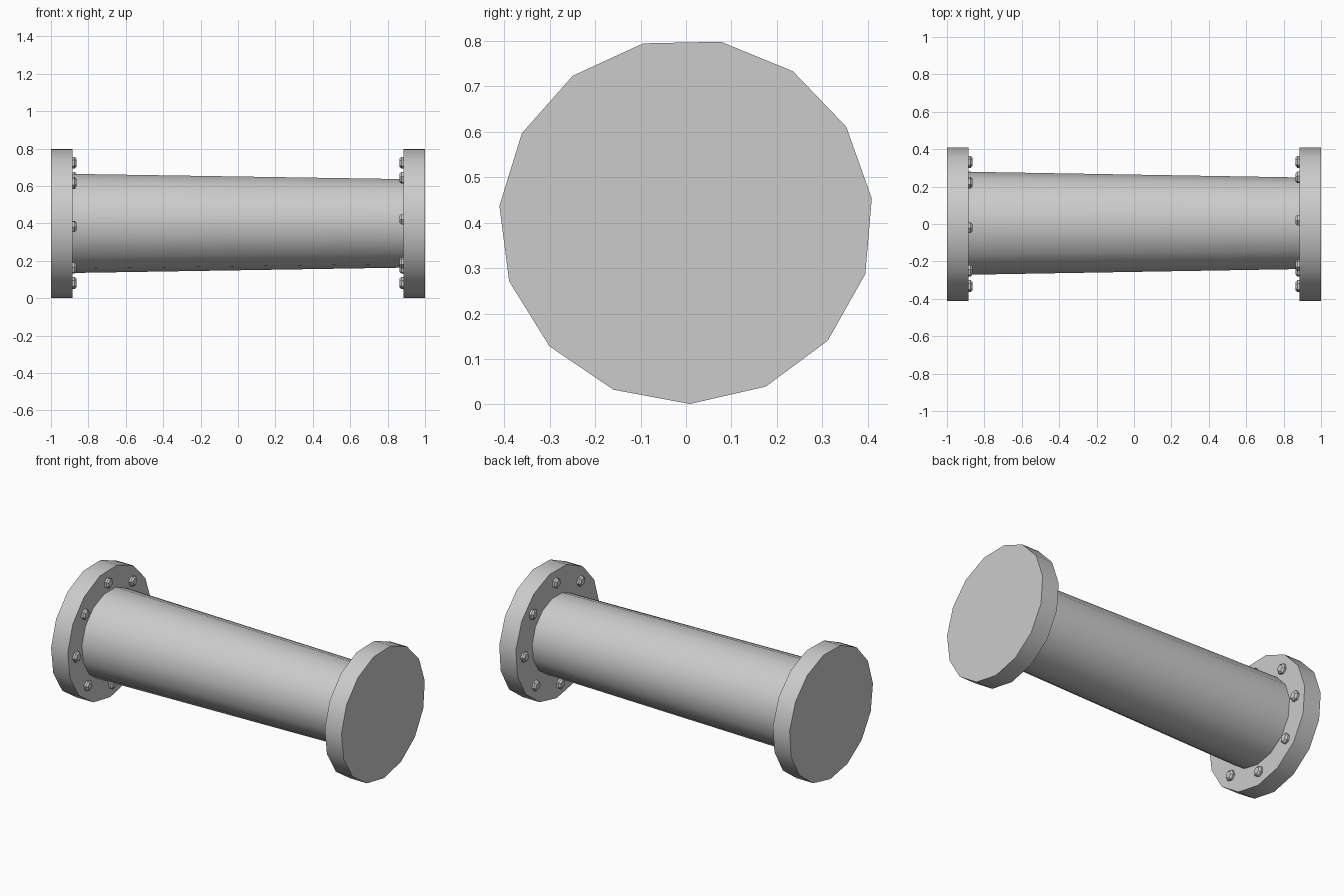
import bpy, bmesh
from math import sin, cos, radians, tau

if "Cube" in bpy.data.objects:
    bpy.data.objects.remove(bpy.data.objects["Cube"])

CZ = 0.403  # height of the pipe axis


def loft(name, rings, sides, turn=0.0, centre=(0.0, CZ), smooth=True):
    """Capped loft along x; rings hold (x, y radius, z radius), first corner at the bottom."""
    bm = bmesh.new()
    loops = []
    for x, ry, rz in rings:
        loops.append([bm.verts.new((x,
                                    centre[0] + ry * sin(turn + tau * i / sides),
                                    centre[1] - rz * cos(turn + tau * i / sides)))
                      for i in range(sides)])
    for a, b in zip(loops, loops[1:]):
        for i in range(sides):
            j = (i + 1) % sides
            bm.faces.new((a[i], a[j], b[j], b[i]))
    bm.faces.new(loops[0])
    bm.faces.new(loops[-1])
    bmesh.ops.recalc_face_normals(bm, faces=bm.faces)
    me = bpy.data.meshes.new(name)
    bm.to_mesh(me)
    bm.free()
    ob = bpy.data.objects.new(name, me)
    bpy.context.collection.objects.link(ob)
    if smooth:
        bpy.ops.object.select_all(action='DESELECT')
        ob.select_set(True)
        bpy.context.view_layer.objects.active = ob
        bpy.ops.object.shade_smooth_by_angle(angle=radians(30))
    return ob


# Tapered pipe
loft("pipe", [(-0.9, 0.277, 0.268), (0.9, 0.246, 0.239)], 15, centre=(0.004, CZ))

# End flanges with a ring of eight bolts on each inner face
for side, label in ((-1, "left"), (1, "right")):
    loft(f"{label}_flange", [(side, 0.412, 0.402), (side * 0.885, 0.412, 0.402)],
         15, turn=radians(1.2))
    for k in range(8):
        a = radians(45 * k + 3.5)
        y, z = side * 0.333 * sin(a), CZ + 0.322 * cos(a)
        loft(f"{label}_bolt_{k + 1}",
             [(side * 0.89, 0.032, 0.032), (side * 0.873, 0.032, 0.032),
              (side * 0.863, 0.021, 0.021)],
             6, turn=a, centre=(y, z), smooth=False)
